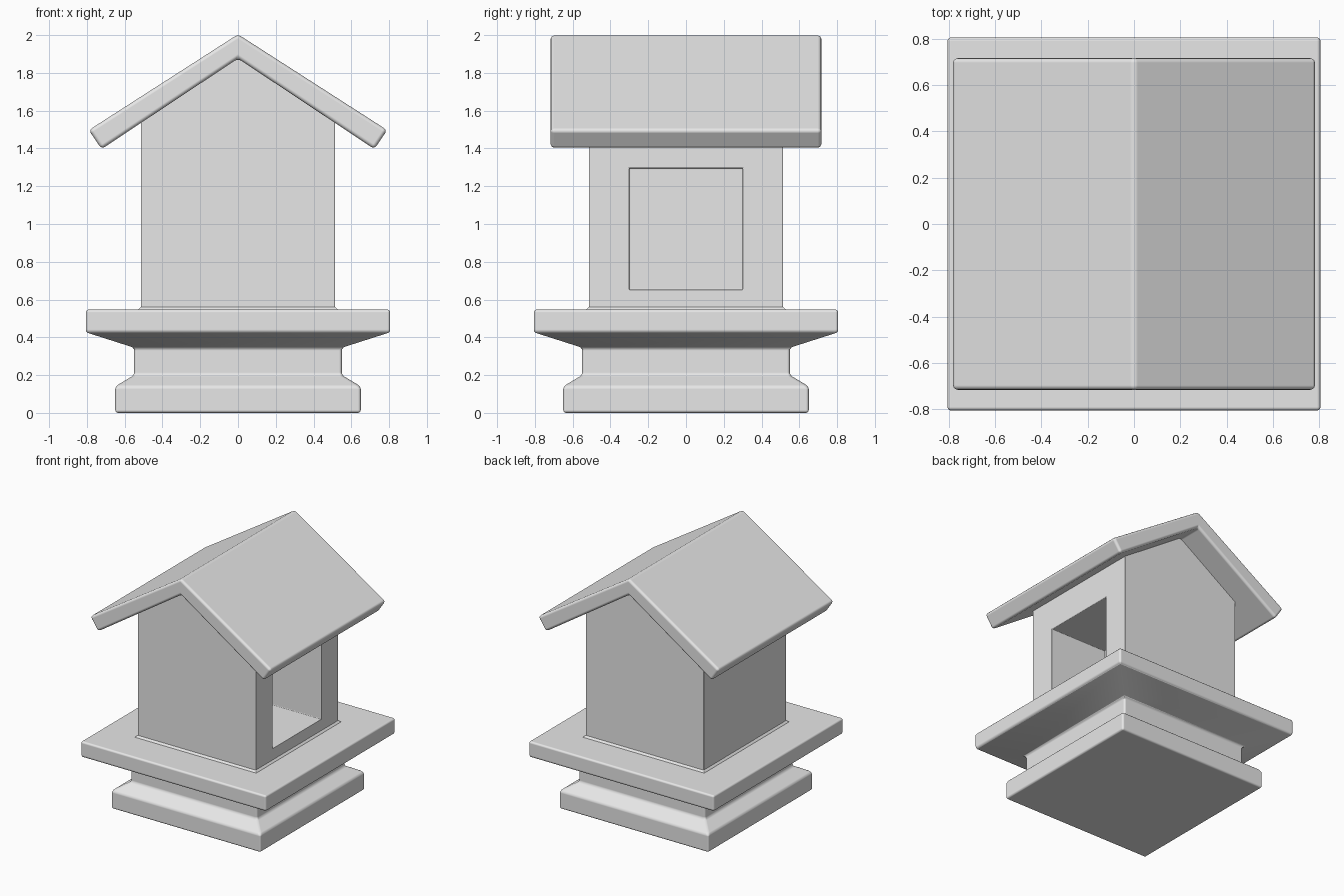
import bpy
import bmesh
import math

default_cube = bpy.data.objects.get("Cube")
if default_cube:
    bpy.data.objects.remove(default_cube, do_unlink=True)

# One plain grey for the whole model
grey = bpy.data.materials.new("plain grey")
grey.use_nodes = True
grey.diffuse_color = (0.8, 0.8, 0.8, 1)
grey.node_tree.nodes["Principled BSDF"].inputs["Base Color"].default_value = (0.8, 0.8, 0.8, 1)


def finish(bm, name, bevel):
    """Turn a bmesh into an object with softly rounded edges."""
    bmesh.ops.recalc_face_normals(bm, faces=bm.faces)
    for face in bm.faces:
        face.smooth = True
    mesh = bpy.data.meshes.new(name)
    bm.to_mesh(mesh)
    bm.free()
    mesh.materials.append(grey)
    obj = bpy.data.objects.new(name, mesh)
    bpy.context.collection.objects.link(obj)
    mod = obj.modifiers.new("rounded edges", 'BEVEL')
    mod.width = bevel
    mod.segments = 3
    mod.limit_method = 'ANGLE'
    mod.angle_limit = math.radians(30)
    mod.harden_normals = True
    return obj


def square_stack(profile):
    """Loft square rings given as (half width, height), capped at both ends."""
    bm = bmesh.new()
    rings = [[bm.verts.new((sx * r, sy * r, z))
              for sx, sy in ((-1, -1), (1, -1), (1, 1), (-1, 1))] for r, z in profile]
    for low, high in zip(rings, rings[1:]):
        for i in range(4):
            j = (i + 1) % 4
            bm.faces.new((low[i], low[j], high[j], high[i]))
    bm.faces.new(rings[0])
    bm.faces.new(rings[-1])
    return bm


def extrude_outline(points, half_depth):
    """Extrude a mirror-symmetric x-z outline along y; points give its +x half."""
    outline = points + [(-x, z) for x, z in reversed(points) if x > 0]
    bm = bmesh.new()
    front, back = ([bm.verts.new((x, y, z)) for x, z in outline]
                   for y in (-half_depth, half_depth))
    bm.faces.new(front)
    bm.faces.new(back)
    for i in range(len(outline)):
        j = (i + 1) % len(outline)
        bm.faces.new((front[i], front[j], back[j], back[i]))
    return bm


# Pedestal: foot, neck and wide shelf
finish(square_stack([(0.65, 0), (0.65, 0.14), (0.55, 0.2), (0.55, 0.345),
                     (0.806, 0.427), (0.806, 0.547)]), "pedestal", 0.015)

# Small raised lip where the walls meet the shelf
finish(square_stack([(0.528, 0.54), (0.528, 0.548), (0.514, 0.562)]), "wall_lip", 0.002)

# House body with a gable at front and back
WALL = 0.514
house = extrude_outline([(0, 1.885), (WALL, 1.55), (WALL, 0.54)], WALL)

# Square recess in the +x wall
bmesh.ops.recalc_face_normals(house, faces=house.faces)
wall = next(f for f in house.faces if f.normal.x > 0.99)
bmesh.ops.inset_region(house, faces=[wall], thickness=0.1)
for v in wall.verts:
    v.co.y = math.copysign(0.3, v.co.y)
    v.co.z = 1.295 if v.co.z > 1 else 0.652
inner = bmesh.ops.extrude_discrete_faces(house, faces=[wall])["faces"][0]
for v in inner.verts:
    v.co.x = 0.02
finish(house, "house_body", 0.006)

# Pitched roof
roof = extrude_outline([(0, 2.004), (0.79, 1.497), (0.722, 1.397), (0, 1.876)], 0.717)
finish(roof, "roof", 0.02)
